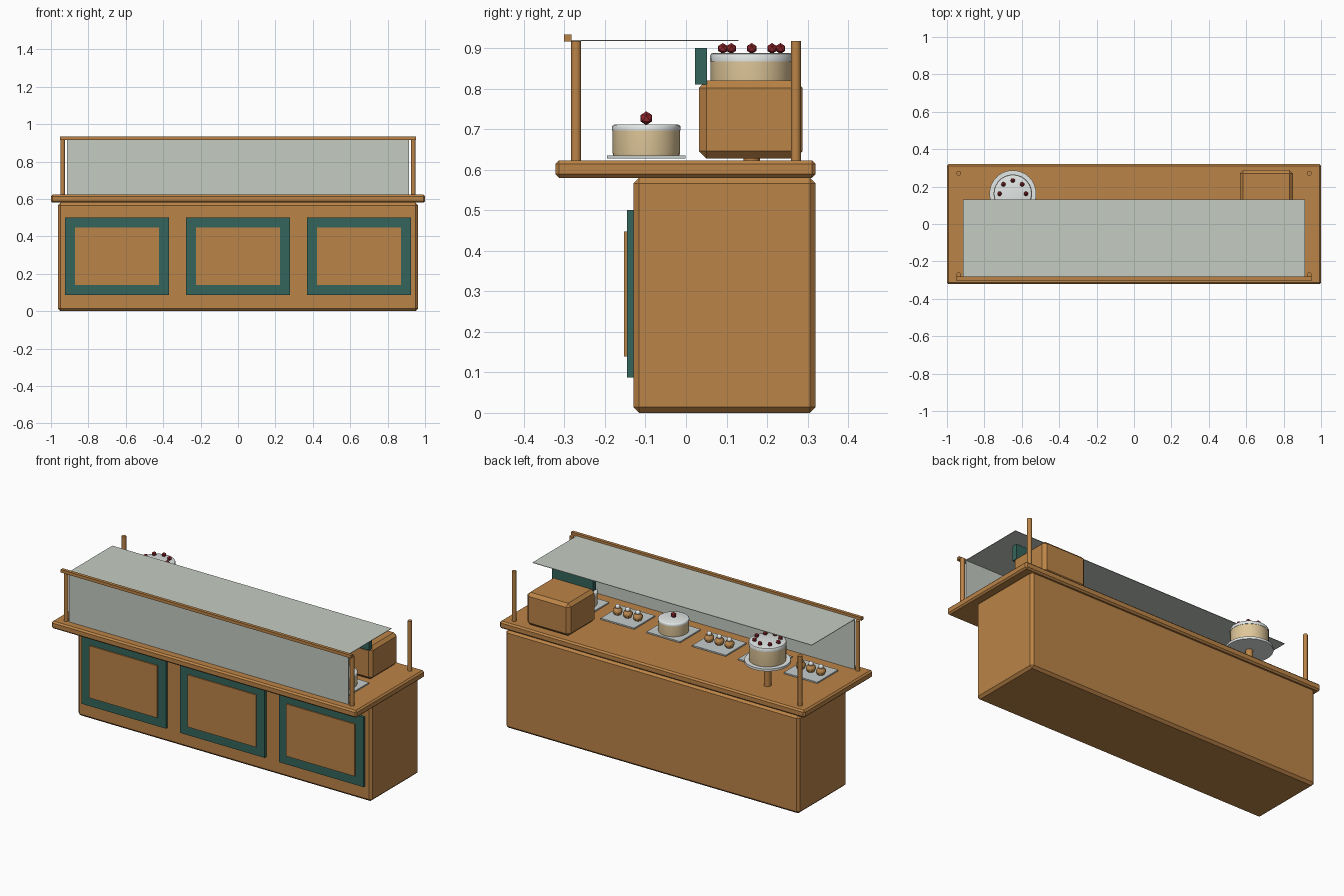
import bpy, math
from math import pi, cos, sin

if "Cube" in bpy.data.objects:
    bpy.data.objects.remove(bpy.data.objects["Cube"])


def material(name, rgb):
    m = bpy.data.materials.new(name)
    m.diffuse_color = (*rgb, 1)
    m.use_nodes = True
    m.node_tree.nodes["Principled BSDF"].inputs["Base Color"].default_value = m.diffuse_color
    return m


WOOD = material("warm_wood", (0.50, 0.23, 0.063))
TEAL = material("dark_teal", (0.035, 0.13, 0.105))
GLASS = material("pale_glass", (0.56, 0.60, 0.54))
CREAM = material("sponge_cream", (0.74, 0.57, 0.32))
ICING = material("white_icing", (0.80, 0.84, 0.83))
BERRY = material("red_berry", (0.31, 0.022, 0.028))
TRAY = material("tray_grey", (0.56, 0.61, 0.60))
BUN = material("baked_bun", (0.56, 0.28, 0.09))


def finish(name, mat, smooth=False):
    o = bpy.context.object
    o.name = name
    o.data.materials.append(mat)
    if smooth:
        bpy.ops.object.shade_smooth_by_angle(angle=math.radians(40))
    return o


def box(name, x, y, z, mat, bevel=0):
    """Box from (min, max) ranges with optional chamfered edges."""
    bpy.ops.mesh.primitive_cube_add(size=1, location=[(a + b) / 2 for a, b in (x, y, z)])
    o = bpy.context.object
    o.scale = [b - a for a, b in (x, y, z)]
    bpy.ops.object.transform_apply(location=False, rotation=False, scale=True)
    if bevel:
        m = o.modifiers.new("bevel", 'BEVEL')
        m.width, m.segments = bevel, 1
    return finish(name, mat)


def lathe(name, x, y, profile, mat, n=28):
    """Closed solid of revolution from (radius, height) points, bottom to top."""
    verts = [(r * cos(2 * pi * i / n), r * sin(2 * pi * i / n), z)
             for r, z in profile for i in range(n)]
    faces = [(k * n + i, k * n + (i + 1) % n, (k + 1) * n + (i + 1) % n, (k + 1) * n + i)
             for k in range(len(profile) - 1) for i in range(n)]
    top = (len(profile) - 1) * n
    faces += [tuple(reversed(range(n))), tuple(range(top, top + n))]
    me = bpy.data.meshes.new(name)
    me.from_pydata(verts, [], faces)
    o = bpy.data.objects.new(name, me)
    o.location = (x, y, 0)
    bpy.context.collection.objects.link(o)
    bpy.ops.object.select_all(action='DESELECT')
    o.select_set(True)
    bpy.context.view_layer.objects.active = o
    return finish(name, mat, True)


def berry(name, x, y, z, r):
    bpy.ops.mesh.primitive_ico_sphere_add(subdivisions=1, radius=r, location=(x, y, z))
    return finish(name, BERRY)


def cake(name, x, y, r, z0, z1, z2):
    """Sponge from z0 to z1 with an icing cap up to z2."""
    lathe(name + "_sponge", x, y, [(r * 0.985, z0), (r, z0 + 0.008), (r, z1)], CREAM)
    lathe(name + "_icing", x, y, [(r * 1.015, z1), (r * 1.02, z1 + (z2 - z1) * 0.6),
                                  (r * 0.99, z2 - 0.002), (r * 0.93, z2)], ICING)


# Counter body and top
box("counter_body", (-0.963, 0.963), (-0.13, 0.32), (0, 0.58), WOOD, 0.014)
box("counter_top", (-1, 1), (-0.322, 0.32), (0.58, 0.623), WOOD, 0.009)

# Front panels: teal frame around a raised wood panel
for i, x in enumerate((-0.647, 0, 0.647)):
    for s, tag in ((-1, "left"), (1, "right")):
        a, b = sorted((x + s * 0.277, x + s * 0.224))
        box(f"panel_stile_{tag}_{i}", (a, b), (-0.146, -0.128), (0.087, 0.5), TEAL)
    for z, tag in ((0.087, "bottom"), (0.448, "top")):
        box(f"panel_rail_{tag}_{i}", (x - 0.224, x + 0.224), (-0.146, -0.128), (z, z + 0.052), TEAL)
    box(f"panel_centre_{i}", (x - 0.224, x + 0.224), (-0.153, -0.128), (0.139, 0.448), WOOD)

# Posts, rail and glass guard
for sx in (-1, 1):
    for sy in (-1, 1):
        bpy.ops.mesh.primitive_cylinder_add(vertices=12, radius=0.0125, depth=0.3,
                                            location=(sx * 0.937, sy * 0.271, 0.768))
        finish("guard_post", WOOD, True)
box("guard_rail", (-0.951, 0.951), (-0.301, -0.282), (0.916, 0.934), WOOD)
box("front_glass", (-0.915, 0.915), (-0.274, -0.270), (0.62, 0.918), GLASS)
box("top_glass", (-0.915, 0.915), (-0.282, 0.13), (0.917, 0.920), GLASS)

# Till with a teal display
box("till_body", (0.566, 0.85), (0.032, 0.288), (0.628, 0.82), WOOD, 0.018)
box("till_display", (0.573, 0.843), (0.022, 0.052), (0.81, 0.9), TEAL)

# Trays, alternating pastries and small cakes
Y = -0.098
for i in range(6):
    x = -0.75 + 0.3 * i
    box(f"tray_{i}", (x - 0.11, x + 0.11), (Y - 0.097, Y + 0.097), (0.627, 0.635), TRAY)
    if i % 2:
        cake(f"small_cake_{i}", x, Y, 0.083, 0.634, 0.697, 0.712)
        berry(f"small_cake_berry_{i}", x, Y, 0.727, 0.017)
    else:
        for k in (-1, 0, 1):
            bx = x + k * 0.066
            lathe(f"bun_{i}", bx, Y, [(0.020, 0.634), (0.027, 0.648), (0.027, 0.660),
                                      (0.018, 0.673)], BUN, 8)
            bpy.ops.mesh.primitive_ico_sphere_add(subdivisions=2, radius=0.014,
                                                  location=(bx, Y, 0.679))
            finish(f"bun_icing_{i}", ICING, True)

# Large cake on a pedestal stand
CX, CY = -0.648, 0.162
lathe("cake_stand_stem", CX, CY, [(0.02, 0.62), (0.02, 0.768)], WOOD, 12)
lathe("cake_stand_plate", CX, CY, [(0.125, 0.763), (0.125, 0.777)], ICING, 32)
cake("large_cake", CX, CY, 0.101, 0.777, 0.867, 0.888)
for k in range(8):
    a = k * pi / 4
    berry(f"large_cake_berry_{k}", CX + 0.071 * cos(a), CY + 0.071 * sin(a), 0.899, 0.0135)
